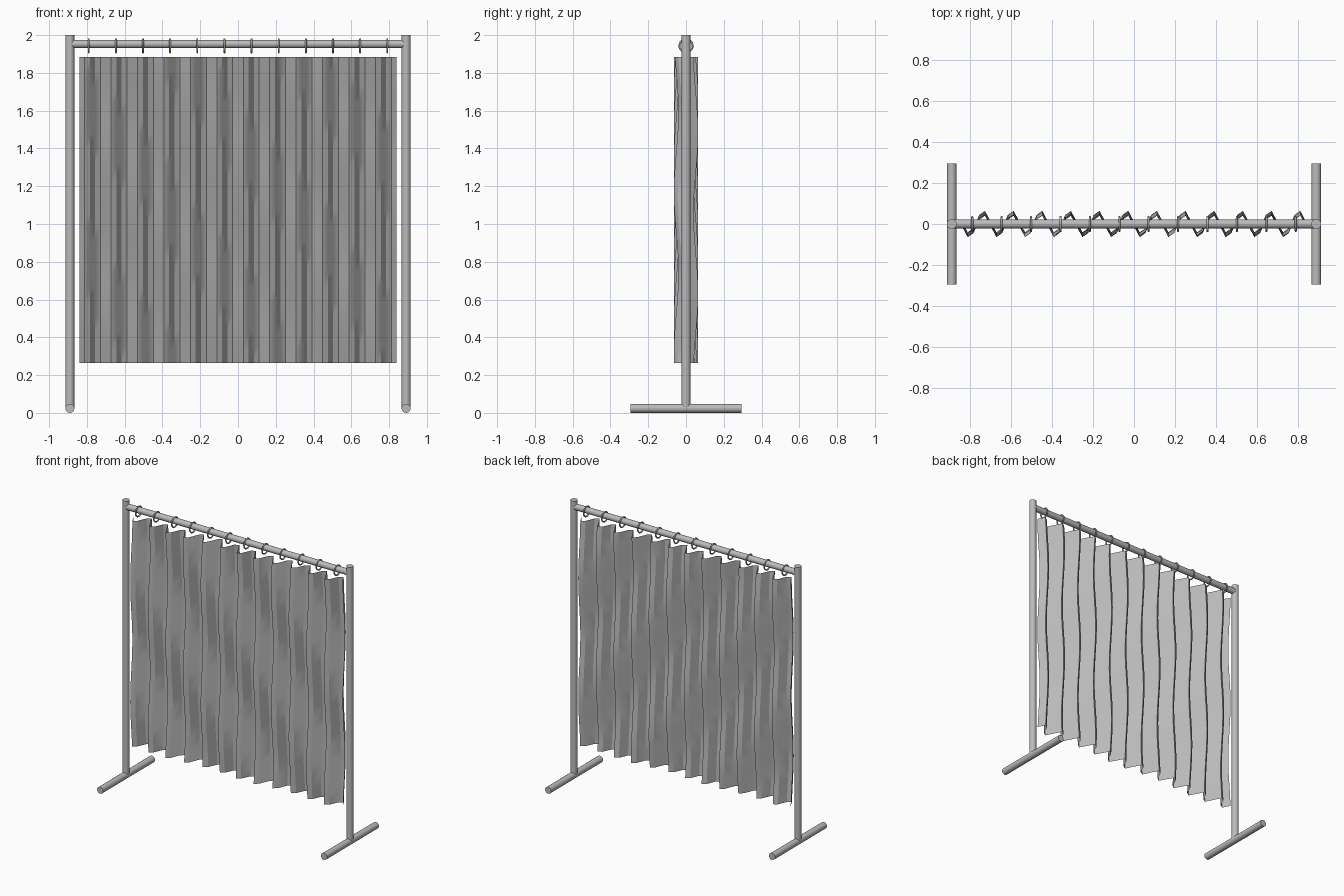
import bpy, bmesh, math
from mathutils import Vector

cube = bpy.data.objects.get("Cube")
if cube:
    bpy.data.objects.remove(cube, do_unlink=True)

grey = bpy.data.materials.new("plain grey")
grey.use_nodes = True
color = (0.5, 0.5, 0.5, 1)
grey.diffuse_color = color
grey.node_tree.nodes["Principled BSDF"].inputs["Base Color"].default_value = color


def finish(obj, name, angle=35):
    obj.name = name
    obj.data.materials.append(grey)
    bpy.ops.object.select_all(action='DESELECT')
    obj.select_set(True)
    bpy.context.view_layer.objects.active = obj
    bpy.ops.object.shade_smooth_by_angle(angle=math.radians(angle))


def tube(name, start, end, radius):
    start, end = Vector(start), Vector(end)
    axis = end - start
    bpy.ops.mesh.primitive_cylinder_add(
        vertices=16, radius=radius, depth=axis.length, location=(start + end) / 2,
        rotation=axis.to_track_quat('Z', 'Y').to_euler())
    finish(bpy.context.object, name)


# Posts and floor feet
POST_X, TUBE_R = 0.89, 0.024
for side, sx in (("left", 1), ("right", -1)):
    x = sx * POST_X
    tube(side + "_post", (x, 0, TUBE_R), (x, 0, 2), TUBE_R)
    tube(side + "_foot", (x, -0.295, TUBE_R), (x, 0.295, TUBE_R), TUBE_R)

# Top rail
tube("top_rail", (-POST_X, 0, 1.953), (POST_X, 0, 1.953), 0.022)

# Curtain rings
RINGS = 12
for i in range(RINGS):
    x = -0.79 + 1.58 * i / (RINGS - 1)
    bpy.ops.mesh.primitive_torus_add(
        major_radius=0.035, minor_radius=0.005, major_segments=20, minor_segments=8,
        location=(x, 0, 1.943), rotation=(0, math.pi / 2, 0))
    finish(bpy.context.object, f"ring_{i + 1}", 60)

# Pleated curtain: angular folds that sway gently over the height
HALF, BOTTOM, TOP = 0.84, 0.265, 1.885
COLS, ROWS, FOLDS = 60, 20, 12
bm = bmesh.new()
grid = []
for r in range(ROWS + 1):
    z = BOTTOM + (TOP - BOTTOM) * r / ROWS
    row = []
    for c in range(COLS + 1):
        u = c / COLS
        fold = -0.055 * math.sin(math.tau * FOLDS * u)
        sway = 0.012 * math.sin(math.tau * z / 0.85 + 16 * u)
        row.append(bm.verts.new((HALF * (2 * u - 1), fold + sway, z)))
    grid.append(row)
for low, high in zip(grid, grid[1:]):
    for c in range(COLS):
        bm.faces.new((low[c], low[c + 1], high[c + 1], high[c]))
mesh = bpy.data.meshes.new("curtain")
bm.to_mesh(mesh)
bm.free()
curtain = bpy.data.objects.new("curtain", mesh)
bpy.context.collection.objects.link(curtain)
finish(curtain, "curtain", 30)
